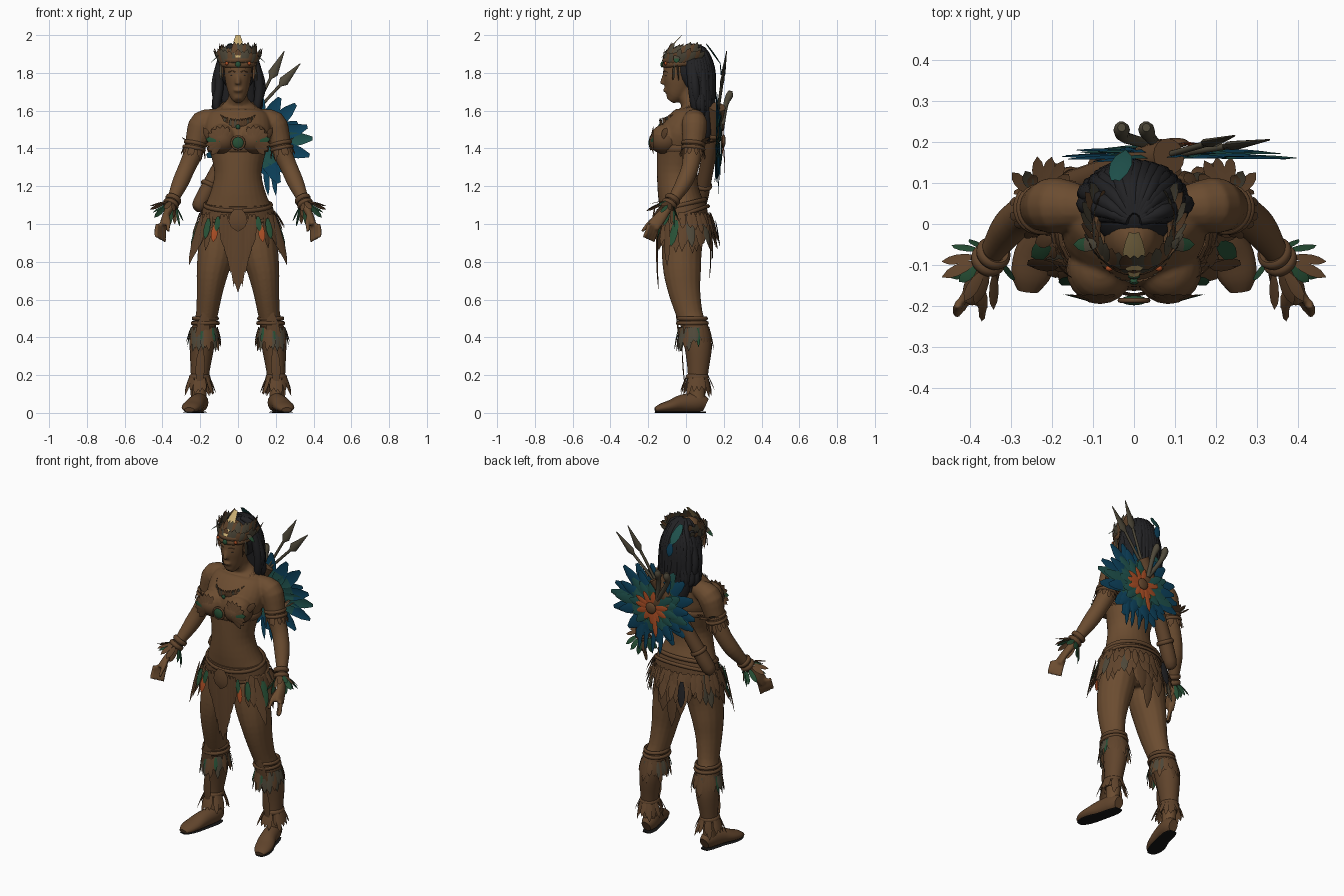
import bpy, bmesh, math, random
from mathutils import Vector, Matrix

random.seed(4)
if "Cube" in bpy.data.objects:
    bpy.data.objects.remove(bpy.data.objects["Cube"])

COLOURS = {
    "skin": (.148, .073, .03), "leather": (.118, .058, .025), "hair": (.016, .016, .018),
    "green": (.02, .08, .036), "teal": (.014, .085, .075), "blue": (.004, .055, .11),
    "orange": (.4, .075, .018), "cream": (.58, .42, .17), "stone": (.078, .066, .042),
    "black": (.008, .008, .008)}
NAMES = list(COLOURS)
MATS = []
for name, rgb in COLOURS.items():
    mat = bpy.data.materials.new(name)
    mat.use_nodes = True
    mat.diffuse_color = (*rgb, 1)
    bsdf = mat.node_tree.nodes["Principled BSDF"]
    bsdf.inputs["Base Color"].default_value = (*rgb, 1)
    bsdf.inputs["Roughness"].default_value = .8
    MATS.append(mat)

X, Y, Z = Vector((1, 0, 0)), Vector((0, 1, 0)), Vector((0, 0, 1))


def frame(axis, ref=X):
    t = Vector(axis).normalized()
    u = (ref - t * ref.dot(t)).normalized()
    return t, u, t.cross(u)


def skin_rings(bm, rings, mat, closed=False):
    rows = [[bm.verts.new(p) for p in r] for r in rings]
    n = len(rows[0])
    pairs = list(zip(rows, rows[1:])) + ([(rows[-1], rows[0])] if closed else [])
    faces = [bm.faces.new((a[i], a[(i + 1) % n], b[(i + 1) % n], b[i]))
             for a, b in pairs for i in range(n)]
    if not closed:
        faces += [bm.faces.new(rows[0][::-1]), bm.faces.new(rows[-1])]
    for f in faces:
        f.material_index = NAMES.index(mat)


def smooth_path(pts, k=3):
    pts = [tuple(p) if len(p) == 5 else (*p, p[3]) for p in pts]
    out = []
    for i in range(len(pts) - 1):
        quad = (pts[max(i - 1, 0)], pts[i], pts[i + 1], pts[min(i + 2, len(pts) - 1)])
        for j in range(k):
            t = j / k
            out.append([.5 * (2*b + (c-a)*t + (2*a - 5*b + 4*c - d)*t*t + (3*b - a - 3*c + d)*t**3)
                        for a, b, c, d in zip(*quad)])
    return out + [pts[-1]]


def tube(bm, pts, mat="skin", seg=16, ref=X, side=1, k=3):
    path = smooth_path(pts, k)
    cs = [Vector((p[0] * side, p[1], p[2])) for p in path]
    rings = []
    for i, p in enumerate(path):
        _, u, v = frame(cs[min(i + 1, len(cs) - 1)] - cs[max(i - 1, 0)], ref)
        rings.append([cs[i] + u * p[3] * math.cos(a) + v * p[4] * math.sin(a)
                      for a in (math.tau * j / seg for j in range(seg))])
    skin_rings(bm, rings, mat)


def ring(bm, c, rx, ry, r, h, mat="leather", axis=Z, n=28):
    t, u, v = frame(axis)
    rings = []
    for i in range(n):
        a = math.tau * i / n
        out = u * math.cos(a) + v * math.sin(a)
        mid = Vector(c) + u * rx * math.cos(a) + v * ry * math.sin(a)
        rings.append([mid + out * r * math.cos(b) + t * h * math.sin(b)
                      for b in (math.tau * j / 8 for j in range(8))])
    skin_rings(bm, rings, mat, True)


def ball(bm, c, size, mat="skin", seg=20):
    m = Matrix.Translation(c) @ Matrix.Diagonal((*size, 1))
    made = bmesh.ops.create_uvsphere(bm, u_segments=seg, v_segments=seg // 2, radius=1, matrix=m)
    for f in {f for v in made["verts"] for f in v.link_faces}:
        f.material_index = NAMES.index(mat)


def leaf(bm, base, tip, width, normal, mat, tip_mat=None, curl=0, blunt=.04):
    base, tip, normal = Vector(base), Vector(tip), Vector(normal).normalized()
    side = normal.cross(tip - base).normalized() * width / 2
    rows = []
    for t, w in ((0, .4), (.25, .85), (.55, 1), (.8, .75), (1, blunt)):
        mid = base.lerp(tip, t) + normal * curl * t * t
        rows.append([bm.verts.new(p) for p in
                     (mid - side * w, mid + normal * width * w * .12, mid + side * w)])
    for i, (a, b) in enumerate(zip(rows, rows[1:])):
        for j in range(2):
            f = bm.faces.new((a[j], a[j + 1], b[j + 1], b[j]))
            f.material_index = NAMES.index(tip_mat if tip_mat and i > 1 else mat)


def fringe(bm, c, rx, ry, n, length, width, flare, mats, axis=Z, arc=(0, math.tau)):
    t, u, v = frame(axis)
    for i in range(n):
        a = arc[0] + (arc[1] - arc[0]) * (i + random.uniform(.2, .8)) / n
        out = u * math.cos(a) + v * math.sin(a)
        base = Vector(c) + u * rx * math.cos(a) + v * ry * math.sin(a)
        tip = base - t * length * random.uniform(.65, 1.1) + out * flare * random.uniform(.4, 1.2)
        leaf(bm, base, tip, width, out, random.choice(mats))


def finish(bm, name, mirror=False, fuse=False):
    bmesh.ops.recalc_face_normals(bm, faces=bm.faces)
    used = sorted({f.material_index for f in bm.faces})
    for f in bm.faces:
        f.material_index = used.index(f.material_index)
        f.smooth = True
    mesh = bpy.data.meshes.new(name)
    bm.to_mesh(mesh)
    bm.free()
    for i in used:
        mesh.materials.append(MATS[i])
    mesh.set_sharp_from_angle(angle=math.radians(50))
    obj = bpy.data.objects.new(name, mesh)
    bpy.context.collection.objects.link(obj)
    if mirror:
        obj.modifiers.new("Mirror", "MIRROR").use_mirror_merge = False
    if fuse:
        rm = obj.modifiers.new("Fuse", "REMESH")
        rm.mode, rm.voxel_size, rm.use_smooth_shade = "VOXEL", .007, True
        sm = obj.modifiers.new("Smooth", "SMOOTH")
        sm.factor, sm.iterations = .5, 4


# Body: torso, neck, head and limbs fused into one skin
bm = bmesh.new()
tube(bm, [(0, -.02, .9, .15, .085), (0, -.01, 1, .195, .125), (0, -.02, 1.08, .18, .12),
          (0, -.04, 1.17, .145, .11), (0, -.047, 1.27, .125, .107), (0, -.037, 1.38, .148, .117),
          (0, -.025, 1.47, .175, .122), (0, .01, 1.55, .17, .095), (0, .03, 1.595, .14, .068),
          (0, .028, 1.635, .078, .054), (0, .01, 1.67, .052, .05), (0, -.012, 1.74, .05, .05)], seg=28)
tube(bm, [(0, -.085, 1.652, .022, .022), (0, -.065, 1.68, .045, .05), (0, -.045, 1.73, .062, .074),
          (0, -.037, 1.79, .072, .085), (0, -.03, 1.85, .072, .085), (0, -.03, 1.91, .05, .06),
          (0, -.03, 1.935, .02, .02)], seg=24)
tube(bm, [(0, -.113, 1.795, .009), (0, -.123, 1.76, .012), (0, -.122, 1.74, .016)], seg=10)
ball(bm, (0, -.108, 1.708), (.024, .014, .011))
for s in (1, -1):
    ball(bm, (.082 * s, -.108, 1.455), (.078, .08, .075))
    ball(bm, (.085 * s, .05, .98), (.085, .075, .085))
    tube(bm, [(.1, .04, 1.565, .045), (.185, .045, 1.535, .068), (.214, .042, 1.46, .062),
              (.235, .035, 1.38, .052), (.27, .022, 1.3, .046), (.305, -.01, 1.22, .044),
              (.34, -.06, 1.14, .032), (.365, -.1, 1.08, .026, .022), (.388, -.14, 1.03, .034, .018),
              (.402, -.175, .985, .036, .016)], ref=Y, side=s)
    for i in range(4):
        x, y = .382 + .014 * i, -.145 - .017 * i
        tube(bm, [(x + .004, y, 1, .012), (x + .008, y - .015, .95, .011),
                  (x + .006, y - .03, .905 + .008 * i, .009)], seg=8, side=s)
    tube(bm, [(.375, -.14, 1.05, .012), (.368, -.19, 1.01, .013), (.37, -.232, .96, .009)], seg=8, side=s)
    tube(bm, [(.1, -.01, .98, .1, .11), (.113, -.022, .86, .1, .106), (.135, -.02, .75, .085, .1),
              (.15, -.008, .64, .069, .085), (.165, .02, .52, .058, .07), (.183, .05, .44, .057, .066),
              (.19, .068, .35, .06, .068), (.2, .066, .22, .045, .05), (.203, .06, .12, .038, .043),
              (.203, .06, .06, .038, .043)], side=s)
finish(bm, "body", fuse=True)

# Face details
bm = bmesh.new()
ball(bm, (.031, -.107, 1.785), (.014, .006, .003), "hair", 10)
tube(bm, [(.014, -.119, 1.804, .002), (.03, -.116, 1.81, .003), (.05, -.1, 1.804, .002)], "leather", 6, Z)
finish(bm, "eyes_and_brows", mirror=True)

# Shoes with dark soles
bm = bmesh.new()
foot = [(.197, .105, .042, .028, .035), (.2, .065, .055, .044, .051), (.22, -.02, .05, .047, .047),
        (.24, -.08, .036, .053, .033), (.253, -.13, .026, .046, .024), (.258, -.163, .016, .026, .013)]
tube(bm, foot, "leather")
tube(bm, [(x, y, .004, w * .85, .004) for x, y, z, w, h in foot], "black")
fringe(bm, (.203, .06, .2), .05, .055, 18, .12, .03, .04, ["leather"])
ring(bm, (.203, .06, .19), .045, .05, .012, .015)
finish(bm, "shoes", mirror=True)

# Shin guards and knee feathers
bm = bmesh.new()
tube(bm, [(.178, .04, .47, .062, .072), (.19, .064, .36, .065, .073), (.2, .064, .23, .051, .056),
          (.203, .06, .15, .045, .05)], "leather")
for z, r in ((.475, .068), (.5, .063)):
    ring(bm, (.173, .034, z), r, r + .01, .009, .011)
fringe(bm, (.178, .042, .455), .07, .08, 28, .12, .032, .022, ["stone", "leather", "stone", "leather", "leather"])
fringe(bm, (.178, .042, .45), .073, .083, 7, .1, .02, .02, ["green", "stone"])
leaf(bm, (.175, -.05, .53), (.2, -.02, .32), .075, -Y, "leather")
leaf(bm, (.195, -.02, .34), (.205, -.005, .14), .05, -Y, "leather")
finish(bm, "shin_guards", mirror=True)

# Hair: cap, back mass and loose locks
bm = bmesh.new()
ball(bm, (0, .037, 1.825), (.098, .103, .122), "hair", 24)
tube(bm, [(0, .06, 1.91, .06, .05), (0, .085, 1.8, .1, .07), (0, .095, 1.68, .108, .058),
          (0, .105, 1.56, .095, .045), (0, .115, 1.47, .055, .028), (0, .115, 1.43, .015, .012)], "hair")
for i in range(22):
    a = -1.75 + 3.5 * i / 21
    sx, cy = math.sin(a), math.cos(a)
    low = 1.46 + .12 * abs(sx) + random.uniform(-.03, .03)
    w = random.uniform(-.014, .014)
    tube(bm, [(.015 * sx, .01 + .015 * cy, 1.945, .01), (.055 * sx + w, .03 + .06 * cy, 1.922, .018),
              (.098 * sx, .04 + .09 * cy, 1.83, .023), (.11 * sx + w, .05 + .085 * cy, 1.72, .024),
              (.108 * sx - w, .06 + .075 * cy, 1.62, .02), (.09 * sx + w, .075 + .06 * cy, low, .005)], "hair", 8)
leaf(bm, (-.045, .105, 1.955), (-.02, .18, 1.85), .055, (-.1, .8, .6), "teal")
leaf(bm, (-.022, .178, 1.86), (-.01, .185, 1.78), .045, Y, "blue")
finish(bm, "hair")

# Headdress: band, gem, upright feathers
bm = bmesh.new()
for z in (1.85, 1.875):
    ring(bm, (0, -.017, z), .092, .1, .01, .014, "leather", (0, -.1, 1))
for row in (0, 1):
    for i in range(23):
        a = math.radians(-125 + 250 * i / 22)
        out = Vector((math.sin(a), -math.cos(a), 0))
        base = Vector((.1 * out.x, -.017 + .105 * out.y, 1.855 + .015 * row))
        tip = base + out * (.03 - .035 * row) + Vector((0, .04, random.uniform(.05, .08) + .015 * row))
        leaf(bm, base, tip, .034, out, ("stone", "leather", "stone", "stone", "leather")[(i + row) % 5])
leaf(bm, (0, -.128, 1.88), (0, -.02, 2), .055, (0, -.8, .5), "cream", blunt=.45)
ball(bm, (0, -.127, 1.845), (.015, .008, .016), "green", 12)
for s in (1, -1):
    ball(bm, (.06 * s, -.108, 1.85), (.01, .008, .01), "orange", 10)
    leaf(bm, (.09 * s, -.05, 1.905), (.14 * s, -.05, 1.845), .035, (s, 0, 1), "stone", "green", .01)
    fringe(bm, (.088 * s, -.055, 1.85), .008, .012, 4, .1, .014, .01, ["leather", "stone"])
finish(bm, "headdress")

# Necklaces with hanging teeth
bm = bmesh.new()
for r, z in ((.085, 1.605), (.1, 1.598)):
    ring(bm, (0, -.012, z), r, r + .025, .006, .006, "leather", (0, -.6, 1))
fringe(bm, (0, -.016, 1.595), .1, .132, 21, .06, .016, .012, ["leather", "stone", "leather", "leather"],
       (0, -.3, 1), (-math.pi + .1, -.1))
ball(bm, (0, -.14, 1.515), (.012, .008, .014), "green", 12)
finish(bm, "necklaces")

# Chest wrap
bm = bmesh.new()
ring(bm, (0, -.032, 1.4), .156, .123, .008, .02)
for s in (1, -1):
    ball(bm, (.083 * s, -.112, 1.44), (.082, .083, .07), "leather")
    for i in range(9):
        a = -.9 + .36 * i
        d = Vector((s * math.cos(a), 0, math.sin(a)))
        c = Vector((.085 * s, -.192, 1.435))
        leaf(bm, c + d * .01, c + d * .088 + Y * .035, .034, -Y, "green" if i == 3 else "leather", None, .014)
    leaf(bm, (.15 * s, -.13, 1.45), (.185 * s, -.1, 1.51), .04, (s, -1, 0), "leather")
ball(bm, (0, -.186, 1.43), (.032, .012, .032), "green")
ring(bm, (0, -.186, 1.43), .034, .034, .006, .006, "leather", Y)
finish(bm, "chest_wrap")

# Arm bands and feathered cuffs
bm = bmesh.new()
up = Vector((-.2, .1, 1))
for z in (1.425, 1.4):
    ring(bm, (.225 + (1.425 - z) * .3, .038, z), .056, .058, .007, .01, "leather", up)
fringe(bm, (.232, .037, 1.4), .056, .058, 14, .06, .022, .012, ["leather"], up)
fringe(bm, (.225, .04, 1.43), .05, .055, 8, -.03, .03, .06, ["leather", "leather", "stone"], up, (.6, 2.6))
wrist = Vector((-.5, .65, 1))
for k in (0, .025):
    ring(bm, Vector((.355, -.088, 1.105)) + wrist * k, .034, .034, .01, .014, "leather", wrist)
fringe(bm, (.358, -.092, 1.1), .036, .036, 13, .08, .03, .055, ["leather", "green", "leather", "leather"], wrist)
leaf(bm, (.39, -.1, 1.1), (.45, -.13, 1.06), .035, (.4, -.3, 1), "green")
finish(bm, "arm_bands", mirror=True)

# Belt, skirt feathers and loincloth
bm = bmesh.new()
tube(bm, [(0, -.013, 1.02, .2, .132), (0, -.018, 1.07, .19, .13), (0, -.024, 1.11, .177, .124)], "leather", 28)
ring(bm, (0, -.022, 1.1), .176, .13, .01, .012, "leather", (0, -.25, 1))
ring(bm, (0, -.012, 1.05), .196, .138, .008, .01, "leather", (0, -.35, 1))
arc = (-math.pi / 2 + .75, math.pi * 1.5 - .75)
fringe(bm, (0, -.012, 1.05), .198, .138, 40, .2, .045, .05, ["leather"] * 8 + ["stone"], Z, arc)
fringe(bm, (0, -.012, 1.06), .203, .143, 26, .12, .035, .04, ["leather"], Z, arc)
for s in (1, -1):
    leaf(bm, (.118 * s, -.155, 1.0), (.132 * s, -.17, .905), .036, -Y, "orange")
    leaf(bm, (.105 * s, -.152, 1.04), (.115 * s, -.165, .96), .03, -Y, "green")
    leaf(bm, (.155 * s, -.13, 1.03), (.175 * s, -.15, .92), .035, (s * .3, -1, 0), "green")
    leaf(bm, (.205 * s, -.05, 1.02), (.25 * s, -.08, .88), .045, (s, -.5, 0), "green")
    for x, low in ((.15, .86), (.17, .82), (.19, .78)):
        leaf(bm, (x * s, -.1, 1.05), ((x + .07) * s, -.1, low), .045, (s, -1, 0), "leather")
    for x, low in ((.025, .67), (.045, .74), (.065, .82), (.085, .88)):
        leaf(bm, (x * s, -.148 - x * .08, 1.05), (x * .9 * s, -.148, low), .034, -Y, "leather")
    leaf(bm, (.05 * s, .125, 1.04), (.06 * s, .14, .8), .07, Y, "leather")
leaf(bm, (0, -.155, 1.07), (0, -.145, .64), .08, -Y, "leather")
leaf(bm, (0, -.165, 1.08), (0, -.168, .96), .1, -Y, "leather")
leaf(bm, (0, .13, 1.05), (.01, .125, .71), .07, Y, "leather")
leaf(bm, (-.08, .155, 1.02), (-.09, .178, .87), .05, Y, "hair")
finish(bm, "skirt")

# Quiver slung across the back, with arrows
bm = bmesh.new()
tube(bm, [(-.222, .06, 1.075, .018), (-.2, .07, 1.11, .04), (-.1, .11, 1.3, .038),
          (.03, .15, 1.53, .042), (.085, .165, 1.62, .044)], "leather")
for p in ((-.15, .09, 1.205), (.0, .14, 1.478)):
    ring(bm, p, .043, .043, .007, .012, "leather", (.28, .1, .52))
for tip in ((.245, .215, 1.915), (.33, .205, 1.85)):
    base, tip = Vector((.07, .165, 1.57)), Vector(tip)
    neck = base.lerp(tip, .58)
    tube(bm, [(*base, .008), (*neck, .008)], "stone", 8, k=1)
    tube(bm, [(*neck, .007), (*base.lerp(tip, .66), .027, .011), (*tip, .002)], "stone", 8, k=1)
for x in (-.03, .03):
    tube(bm, [(.06, .19, 1.5, .012), (x + .01, .21, 1.63, .014), (x, .23, 1.68, .02), (x, .235, 1.705, .01)], "stone", 10)
finish(bm, "quiver")

# Feather fan: layered rosette on the quiver
bm = bmesh.new()
layers = ((16, .3, .08, .16, ["teal"], ["blue", "blue", "teal"]), (15, .25, .07, .172, ["teal"], ["teal", "blue"]),
          (13, .18, .055, .183, ["green", "teal"], ["teal"]), (11, .12, .035, .193, ["orange", "orange", "leather"], [None]))
for n, length, width, y, inner, outer in layers:
    for i in range(n):
        a = math.tau * (i + random.uniform(-.25, .25)) / n
        d = Vector((math.cos(a), random.uniform(-.03, .03), math.sin(a) * .85))
        c = Vector((.1, y, 1.44))
        tip_mat = "blue" if "blue" in outer and d.z < -.3 else random.choice(outer)
        leaf(bm, c + d * .02, c + d * length * random.uniform(.82, 1.04), width, Y,
             random.choice(inner), tip_mat, blunt=.25)
for x in (.04, .09, .14, .18):
    leaf(bm, (x, .172, 1.35), (x + .02, .17, 1.15), .03, Y, "blue")
leaf(bm, (.08, .199, 1.41), (.06, .205, 1.27), .035, Y, "orange")
ball(bm, (.1, .198, 1.44), (.034, .012, .034), "leather")
finish(bm, "feather_fan")
